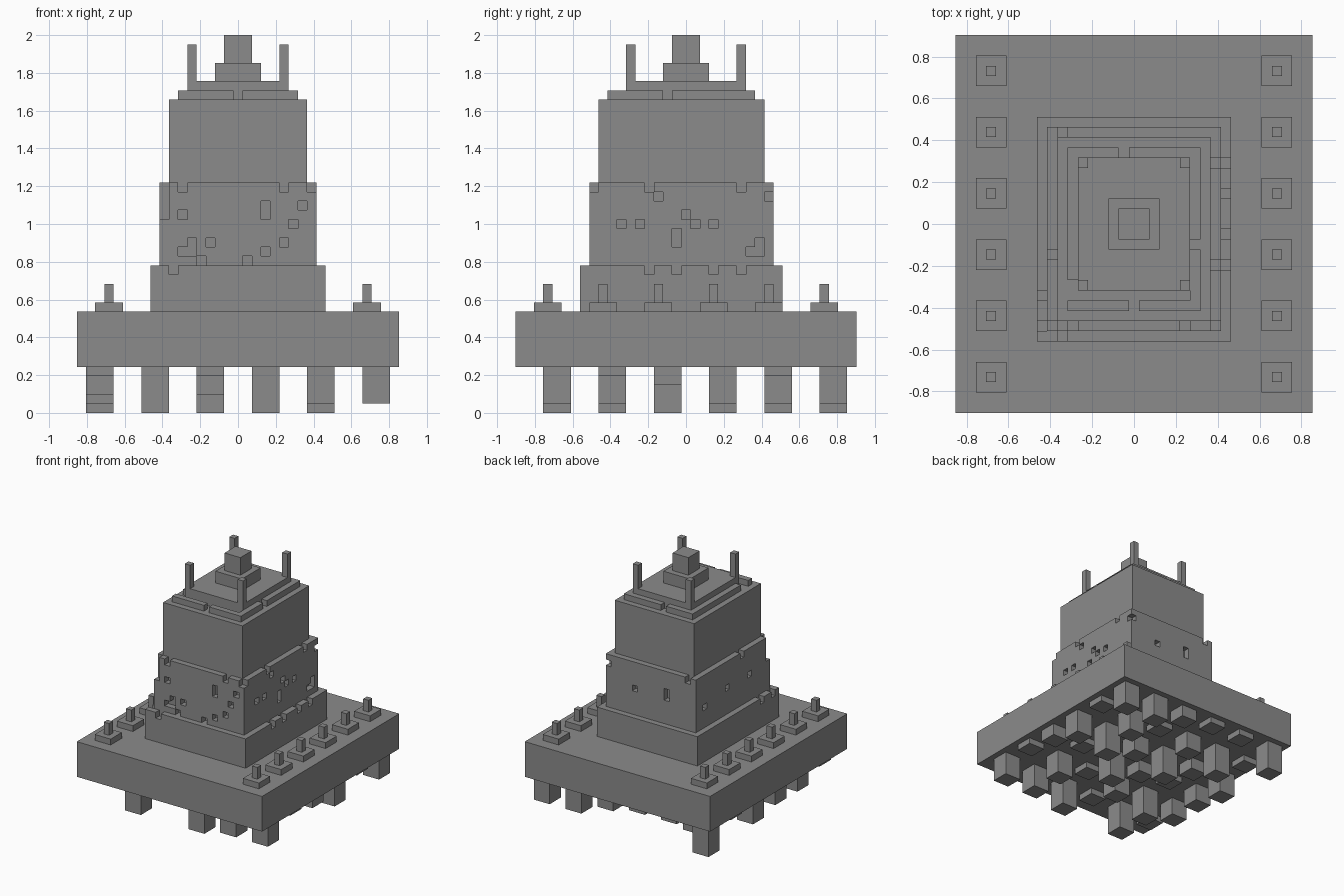
import bpy
import bmesh
from mathutils import Vector

UNIT = 2 / 41                      # edge of one building block
ORIGIN = Vector((17.5, 18.5, 0))   # centre of the footprint, in blocks

old = bpy.data.objects.get("Cube")
if old:
    bpy.data.objects.remove(old, do_unlink=True)

stone = bpy.data.materials.new("grey stone")
stone.use_nodes = True
GREY = (0.26, 0.26, 0.26, 1)
stone.diffuse_color = GREY
stone.node_tree.nodes["Principled BSDF"].inputs["Base Color"].default_value = GREY


def to_world(point):
    return (Vector(point) - ORIGIN) * UNIT


def finish(name, bm):
    mesh = bpy.data.meshes.new(name)
    bm.to_mesh(mesh)
    bm.free()
    mesh.materials.append(stone)
    obj = bpy.data.objects.new(name, mesh)
    bpy.context.collection.objects.link(obj)
    return obj


def box(name, low, high):
    """Solid box between two corners given in blocks."""
    bm = bmesh.new()
    bmesh.ops.create_cube(bm, size=1)
    a, b = to_world(low), to_world(high)
    for v in bm.verts:
        v.co = (a + b) / 2 + v.co * (b - a)
    return finish(name, bm)


def weathered_box(name, low, high, missing):
    """Box of unit blocks with some blocks knocked out of its skin."""
    cells = {(x, y, z)
             for x in range(low[0], high[0])
             for y in range(low[1], high[1])
             for z in range(low[2], high[2])} - set(missing)
    bm = bmesh.new()
    for cell in cells:
        for axis in range(3):
            for side in (0, 1):
                step = [0, 0, 0]
                step[axis] = 2 * side - 1
                if tuple(c + s for c, s in zip(cell, step)) in cells:
                    continue
                u, v = (axis + 1) % 3, (axis + 2) % 3
                ring = []
                for du, dv in ((0, 0), (1, 0), (1, 1), (0, 1)):
                    p = list(cell)
                    p[axis] += side
                    p[u] += du
                    p[v] += dv
                    ring.append(bm.verts.new(to_world(p)))
                bm.faces.new(ring if side else ring[::-1])
    bmesh.ops.remove_doubles(bm, verts=bm.verts, dist=UNIT / 100)
    return finish(name, bm)


# Plinth slab
box("plinth", (0, 0, 5), (35, 37, 11))

# Hanging piles under the plinth: lengths in blocks, one string per row from the front
PILES = ("151544", "353141", "312512", "425354", "153141", "511244")
for row, lengths in enumerate(PILES):
    for col, length in enumerate(lengths):
        x, y = 1 + 6 * col, 3 + 6 * row
        box("pile", (x, y, 5 - int(length)), (x + 3, y + 3, 5))

# Two rows of bollards on square pads
for x in (2, 30):
    for row in range(6):
        y = 2 + 6 * row
        box("bollard_pad", (x, y, 11), (x + 3, y + 3, 12))
        box("bollard", (x + 1, y + 1, 12), (x + 2, y + 2, 14))

# Lower tier with chipped rim
RIM = 15
chips = [(10, 7, RIM), (8, 8, RIM), (8, 11, RIM)]
chips += [(26, y, RIM) for y in (14, 17, 21, 24)]
weathered_box("lower_tier", (8, 7, 11), (27, 29, 16), chips)

# Middle tier with pits in every wall: (position along wall, height)
front = [(11, 24), (22, 24), (25, 24), (11, 21), (20, 21), (20, 22), (24, 22), (23, 20),
         (22, 18), (20, 17), (14, 18), (12, 18), (11, 17), (12, 17), (13, 16), (18, 16)]
front += [(9, z) for z in range(21, 25)]
right = [(14, 24), (15, 23), (24, 24), (27, 23), (11, 20), (13, 20), (18, 21), (19, 20),
         (21, 20), (17, 18), (17, 19), (26, 17), (26, 18), (25, 17)]
back = [(10, 24), (20, 20), (14, 20), (14, 21)]
left = [(15, 24), (25, 19), (19, 20), (13, 20)]
pits = [(x, 8, z) for x, z in front] + [(25, y, z) for y, z in right]
pits += [(x, 27, z) for x, z in back] + [(9, y, z) for y, z in left]
weathered_box("middle_tier", (9, 8, 16), (26, 28, 25), pits)

# Upper tier
box("upper_tier", (10, 9, 25), (25, 27, 34))

# Broken parapet around the roof
box("parapet_front_left", (11, 10, 34), (17, 11, 35))
box("parapet_front_right", (18, 10, 34), (23, 11, 35))
box("parapet_side_front", (23, 10, 34), (24, 16, 35))
box("parapet_side_back", (23, 17, 34), (24, 25, 35))
box("parapet_far_side", (11, 13, 34), (12, 25, 35))
box("parapet_back_left", (11, 25, 34), (16, 26, 35))
box("parapet_back_right", (17, 25, 34), (24, 26, 35))

# Roof terrace with corner posts and stepped finial
box("roof_terrace", (12, 12, 34), (23, 25, 36))
for x in (12, 22):
    for y in (12, 24):
        box("corner_post", (x, y, 36), (x + 1, y + 1, 40))
box("finial_base", (15, 16, 36), (20, 21, 38))
box("finial_cap", (16, 17, 38), (19, 20, 41))
